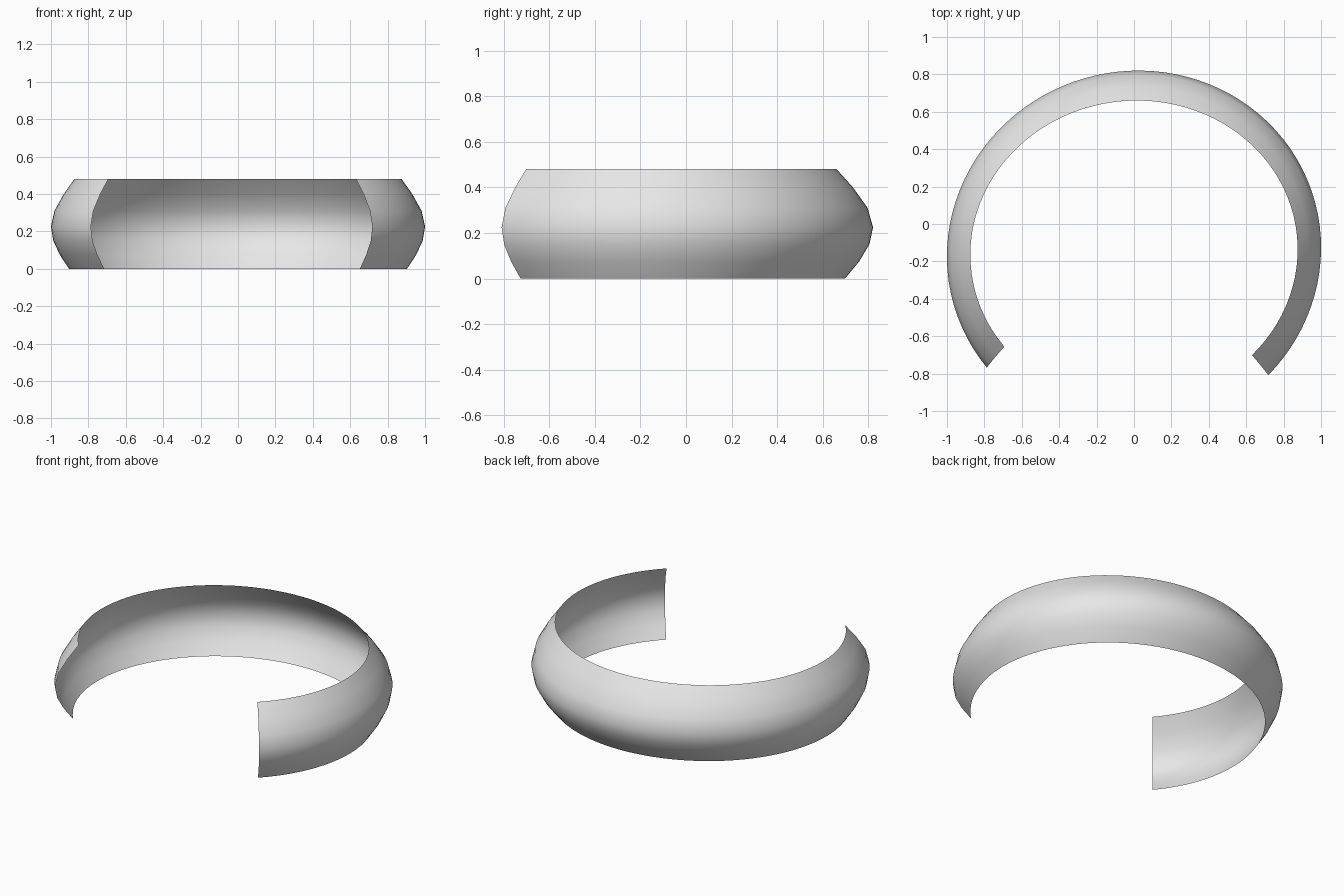
import bpy, bmesh, math

cube = bpy.data.objects.get("Cube")
if cube:
    bpy.data.objects.remove(cube)

# Cross-section of the band: (height, inward lean from 0 at the widest to 1 at the top rim)
PROFILE = [(0, 0.77), (0.075, 0.38), (0.15, 0.1), (0.225, 0),
           (0.31, 0.15), (0.4, 0.55), (0.48, 1)]
STEPS = 72
CENTRE_Y = -0.15
SKEW = 0.05


def ring_point(t, height, lean):
    """Point at fraction t along the open, slightly skewed oval."""
    start, end = -42.5 + 1.4 * lean, 218.1 - 2 * lean
    angle = math.radians(start + (end - start) * t)
    c, s = math.cos(angle), math.sin(angle)
    a, b = 1 - 0.125 * lean, 0.97 - 0.16 * lean
    r = 1 / math.sqrt((c / a) ** 2 + (s / b) ** 2 - SKEW * c * s)
    return (r * c, CENTRE_Y + r * s, height)


# Open band as a single curved sheet
bm = bmesh.new()
rows = [[bm.verts.new(ring_point(i / STEPS, z, lean)) for i in range(STEPS + 1)]
        for z, lean in PROFILE]
for low, high in zip(rows, rows[1:]):
    for i in range(STEPS):
        bm.faces.new((low[i], low[i + 1], high[i + 1], high[i])).smooth = True

mesh = bpy.data.meshes.new("open_band")
bm.to_mesh(mesh)
bm.free()
band = bpy.data.objects.new("open_band", mesh)
bpy.context.collection.objects.link(band)

# Plain light grey finish
grey = bpy.data.materials.new("light_grey")
grey.use_nodes = True
colour = (0.8, 0.8, 0.8, 1)
grey.diffuse_color = colour
grey.node_tree.nodes["Principled BSDF"].inputs["Base Color"].default_value = colour
mesh.materials.append(grey)
